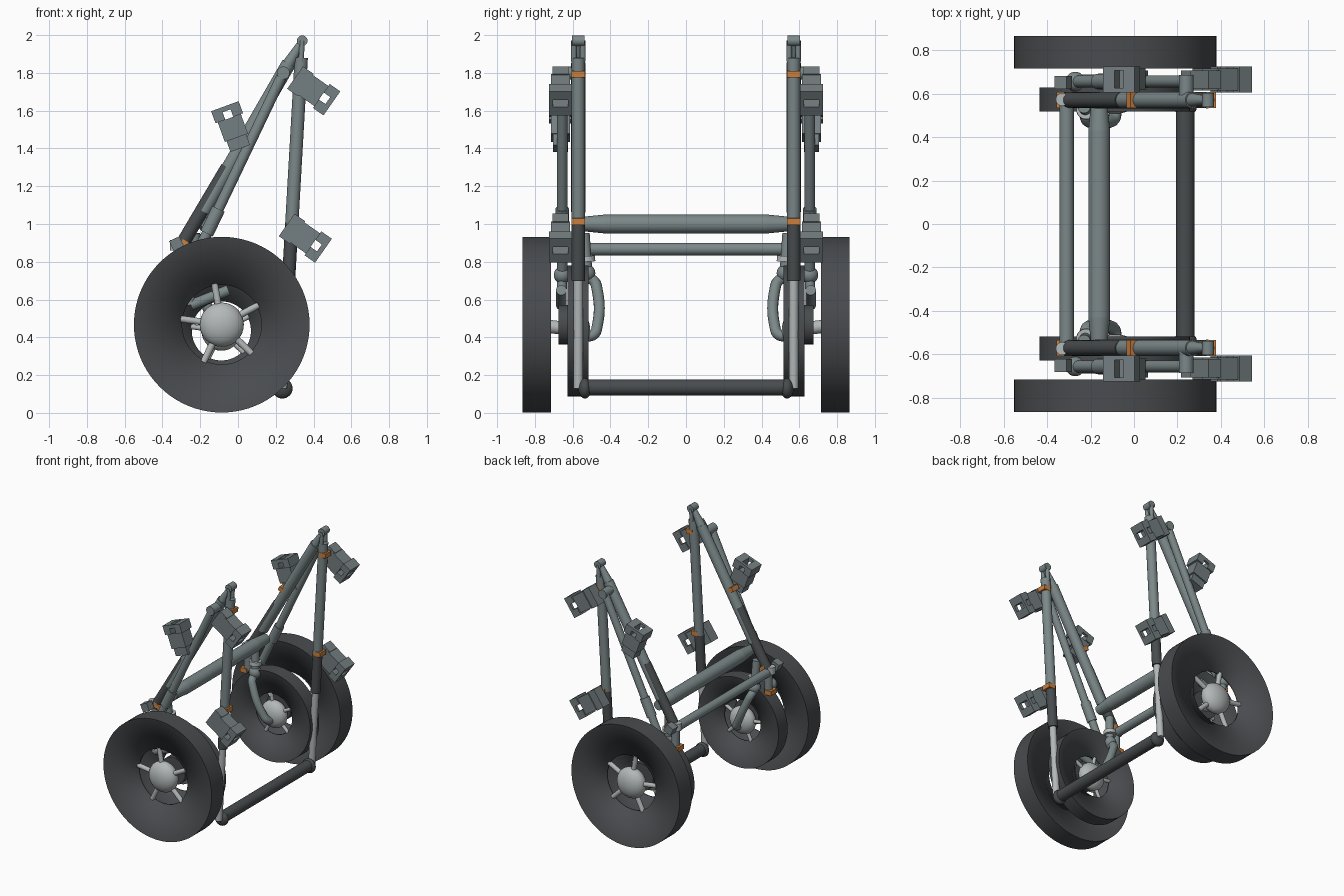
import bpy, bmesh, math
from mathutils import Vector, Matrix

cube = bpy.data.objects.get("Cube")
if cube:
    bpy.data.objects.remove(cube, do_unlink=True)


def material(name, rgb):
    m = bpy.data.materials.new(name)
    m.use_nodes = True
    m.diffuse_color = (*rgb, 1)
    m.node_tree.nodes["Principled BSDF"].inputs["Base Color"].default_value = (*rgb, 1)
    return m


GREY = material("frame grey", (0.2, 0.245, 0.25))
DARK = material("dark steel", (0.065, 0.072, 0.076))
TYRE = material("tyre charcoal", (0.066, 0.071, 0.077))
LIGHT = material("light metal", (0.45, 0.48, 0.48))
BOX = material("sensor grey", (0.175, 0.21, 0.22))
ORANGE = material("clamp orange", (0.6, 0.22, 0.05))


def finish(name, bm, mat, smooth=35):
    bmesh.ops.recalc_face_normals(bm, faces=bm.faces)
    me = bpy.data.meshes.new(name)
    bm.to_mesh(me)
    bm.free()
    me.materials.append(mat)
    ob = bpy.data.objects.new(name, me)
    bpy.context.collection.objects.link(ob)
    if smooth:
        bpy.ops.object.select_all(action='DESELECT')
        ob.select_set(True)
        bpy.context.view_layer.objects.active = ob
        bpy.ops.object.shade_smooth_by_angle(angle=math.radians(smooth))


def add_tube(bm, a, b, r1, r2=None):
    a, b = Vector(a), Vector(b)
    turn = (b - a).to_track_quat('Z', 'Y').to_matrix().to_4x4()
    bmesh.ops.create_cone(bm, cap_ends=True, segments=24, radius1=r1, radius2=r2 or r1,
                          depth=(b - a).length, matrix=Matrix.Translation((a + b) / 2) @ turn)


def tube(name, a, b, r, mat, r2=None):
    bm = bmesh.new()
    add_tube(bm, a, b, r, r2)
    finish(name, bm, mat)


def ball(name, c, r, mat, flat=1):
    bm = bmesh.new()
    bmesh.ops.create_uvsphere(bm, u_segments=28, v_segments=16, radius=r,
                              matrix=Matrix.Translation(c) @ Matrix.Diagonal((1, flat, 1, 1)))
    finish(name, bm, mat)


def lathe(name, c, profile, mat):
    """Spin a closed (radius, offset) profile about the y axis."""
    bm = bmesh.new()
    vs = [bm.verts.new((r, y, 0)) for r, y in profile]
    es = [bm.edges.new((v, vs[i - 1])) for i, v in enumerate(vs)]
    bmesh.ops.spin(bm, geom=vs + es, cent=(0, 0, 0), axis=(0, 1, 0),
                   angle=2 * math.pi, steps=80, use_duplicate=False)
    bmesh.ops.remove_doubles(bm, verts=bm.verts, dist=0.0002)
    bmesh.ops.translate(bm, verts=bm.verts, vec=c)
    finish(name, bm, mat, smooth=90)


def bent_tube(name, points, r, mat):
    cu = bpy.data.curves.new(name, 'CURVE')
    cu.dimensions = '3D'
    cu.bevel_depth, cu.bevel_resolution, cu.use_fill_caps = r, 5, True
    sp = cu.splines.new('BEZIER')
    sp.bezier_points.add(len(points) - 1)
    for bp, p in zip(sp.bezier_points, points):
        bp.co = p
        bp.handle_left_type = bp.handle_right_type = 'AUTO'
    cu.materials.append(mat)
    ob = bpy.data.objects.new(name, cu)
    bpy.context.collection.objects.link(ob)


def blocks(name, base, angle, parts, mat):
    """Boxes (x0, x1, y, z, depth, width) along an axis tilted in the xz plane."""
    bm = bmesh.new()
    place = Matrix.Translation(base) @ Matrix.Rotation(-math.radians(angle), 4, 'Y')
    for x0, x1, y, z, dy, dz in parts:
        bmesh.ops.create_cube(bm, size=1, matrix=place @ Matrix.Translation(((x0 + x1) / 2, y, z))
                              @ Matrix.Diagonal((x1 - x0, dy, dz, 1)))
    finish(name, bm, mat, smooth=0)


# Stepped housing with a hollow tip, its wide mount, and the small strap that holds it
SENSOR = [(0, 0.09, 0, 0, 0.08, 0.11), (0.06, 0.17, 0, 0, 0.1, 0.13)]
for k in (-1, 1):
    SENSOR += [(0.17, 0.238, 0, k * 0.05, 0.12, 0.055), (0.212, 0.238, k * 0.05, 0, 0.02, 0.045)]
MOUNT = [(0, 0.07, 0, 0, 0.085, 0.145)]
STRAP = [(-0.01, 0.046, 0, 0, 0.072, 0.035)]

# Dished wheel section (radius, offset)
PROFILE = [(0.465, -0.075), (0.465, 0.075), (0.21, 0.008), (0.21, -0.008)]


def wheel(name, c, k, hub_r):
    """Dished wheel with a domed hub and five spokes, scaled by k."""
    lathe(name + "_tyre", c, [(r * k, o * k) for r, o in PROFILE], TYRE)
    ball(name + "_hub", c, hub_r, LIGHT, 0.62)
    bm = bmesh.new()
    for i in range(5):
        a = math.radians(100 + 72 * i)
        add_tube(bm, c, c + Vector((math.cos(a), 0, math.sin(a))) * 0.22 * k, 0.018 * k)
    finish(name + "_spokes", bm, LIGHT)


# Leg lines in the xz plane: peak, rear foot, front foot
PEAK, REAR, FOOT = Vector((0.34, 0, 1.97)), Vector((-0.31, 0, 0.87)), Vector((0.235, 0, 0.13))
STRUT_TOP, STRUT_END = Vector((0.24, 0, 1.8)), Vector((-0.27, 0, 0.73))
HUB, INNER_HUB = Vector((-0.086, 0, 0.467)), Vector((-0.088, 0, 0.434))
REAR_POST = Vector((-0.31, 0, 0.72))

for side, s in (("right", -1), ("left", 1)):
    def at(p, y):
        return Vector((p.x, s * y, p.z))

    def leg(p, q, z, y=0.57):
        return at(p.lerp(q, (p.z - z) / (p.z - q.z)), y)

    # Wheels, axle and brake disc
    wheel(side + "_outer_wheel", at(HUB, 0.79), 1, 0.117)
    wheel(side + "_inner_wheel", at(INNER_HUB, 0.572), 0.745, 0.105)
    tube(side + "_axle", at(INNER_HUB, 0.53), at(HUB, 0.8), 0.035, LIGHT)
    tube(side + "_brake_disc", at(HUB, 0.62), at(HUB, 0.675), 0.105, DARK)

    # Front leg: three telescoping sections
    tube(side + "_front_leg_upper", leg(PEAK, FOOT, 1.88), leg(PEAK, FOOT, 1.0), 0.035, GREY)
    tube(side + "_front_leg_sleeve", leg(PEAK, FOOT, 1.0), leg(PEAK, FOOT, 0.7), 0.035, DARK)
    tube(side + "_front_leg_lower", leg(PEAK, FOOT, 0.7), leg(PEAK, FOOT, 0.13), 0.025, LIGHT)
    ball(side + "_foot_joint", at(FOOT, 0.535), 0.054, DARK, 0.65)

    # Rear leg: dark lower section entering a grey upper section
    tube(side + "_rear_leg_lower", at(REAR, 0.57), leg(PEAK, REAR, 1.3), 0.036, DARK)
    tube(side + "_rear_leg_upper", leg(PEAK, REAR, 1.07) + Vector((0.008, 0, -0.005)),
         leg(PEAK, REAR, 1.85), 0.038, GREY)
    tube(side + "_rear_leg_tip", leg(PEAK, REAR, 1.85), at(PEAK, 0.57), 0.032, GREY, 0.017)
    tube(side + "_rear_leg_cap", (-0.33, s * 0.573, 0.86), (-0.33, s * 0.573, 0.915), 0.03, LIGHT)
    tube(side + "_rear_post", at(REAR, 0.57), at(REAR_POST, 0.57), 0.03, GREY)

    # Forked peak joint
    for k in (-1, 1):
        y = 0.57 + k * 0.024
        tube(side + "_peak_fork", leg(PEAK, FOOT, 1.86, y), at(PEAK, y), 0.014, GREY)
    tube(side + "_peak_pin", at(PEAK, 0.537), at(PEAK, 0.603), 0.028, GREY)

    # Outer strut with its pivots
    tube(side + "_strut", at(STRUT_TOP, 0.655), at(STRUT_END, 0.655), 0.028, GREY)
    tube(side + "_strut_sleeve", leg(STRUT_TOP, STRUT_END, 1.08, 0.655),
         leg(STRUT_TOP, STRUT_END, 0.95, 0.655), 0.036, GREY)
    tube(side + "_strut_pivot", at(STRUT_TOP, 0.57), at(STRUT_TOP, 0.685), 0.034, GREY)
    ball(side + "_strut_joint", at(STRUT_END, 0.655), 0.045, GREY)
    tube(side + "_strut_link", (-0.25, s * 0.66, 0.57), (-0.05, s * 0.66, 0.65), 0.028, GREY)
    tube(side + "_strut_drop", at(STRUT_END, 0.655), (-0.25, s * 0.66, 0.57), 0.026, GREY)

    # Inner swing arm and stacked collar joint
    bent_tube(side + "_swing_arm", [(-0.22, s * 0.54, 0.72), (-0.22, s * 0.49, 0.7),
                                    (-0.2, s * 0.47, 0.65), (-0.115, s * 0.47, 0.46),
                                    (-0.09, s * 0.49, 0.415), (-0.086, s * 0.54, 0.405)], 0.029, GREY)
    ball(side + "_swing_joint", (-0.22, s * 0.525, 0.74), 0.045, GREY)
    tube(side + "_joint_post", (-0.22, s * 0.525, 0.74), (-0.23, s * 0.54, 0.95), 0.03, GREY)
    tube(side + "_joint_collar", (-0.22, s * 0.525, 0.8), (-0.22, s * 0.527, 0.83), 0.045, LIGHT)

    # Straps and sensor housings
    for z in (1.795, 1.015):
        c = leg(PEAK, FOOT, z)
        blocks(side + "_front_strap", c, -3, STRAP, ORANGE)
        blocks(side + "_front_sensor", c + Vector((-0.028, s * 0.094, -0.02)), -35, SENSOR + MOUNT, BOX)
    blocks(side + "_rear_strap", leg(PEAK, REAR, 1.42), 150, STRAP, ORANGE)
    blocks(side + "_rear_sensor", (0.012, s * 0.665, 1.4), 110, SENSOR, BOX)
    blocks(side + "_low_strap", leg(PEAK, REAR, 0.9), -30, STRAP, ORANGE)
    blocks(side + "_post_strap", at(REAR_POST, 0.57), 180, STRAP, ORANGE)
    blocks(side + "_low_bracket", (-0.325, s * 0.65, 0.895), 25,
           [(-0.03, 0.03, 0, 0, 0.06, 0.06)], BOX)

    # Tapered ends of the main crossbar
    tube(side + "_main_bar_end", (-0.16, s * 0.43, 1.0), (-0.16, s * 0.57, 1.0), 0.05, GREY, 0.036)

# Crossbars joining both sides
for name, x, z, r, w, mat in (("main_crossbar", -0.16, 1.0, 0.05, 0.43, GREY),
                              ("rear_crossbar", -0.31, 0.867, 0.033, 0.57, GREY),
                              ("bottom_crossbar", 0.235, 0.135, 0.043, 0.54, DARK)):
    tube(name, (x, -w, z), (x, w, z), r, mat)
